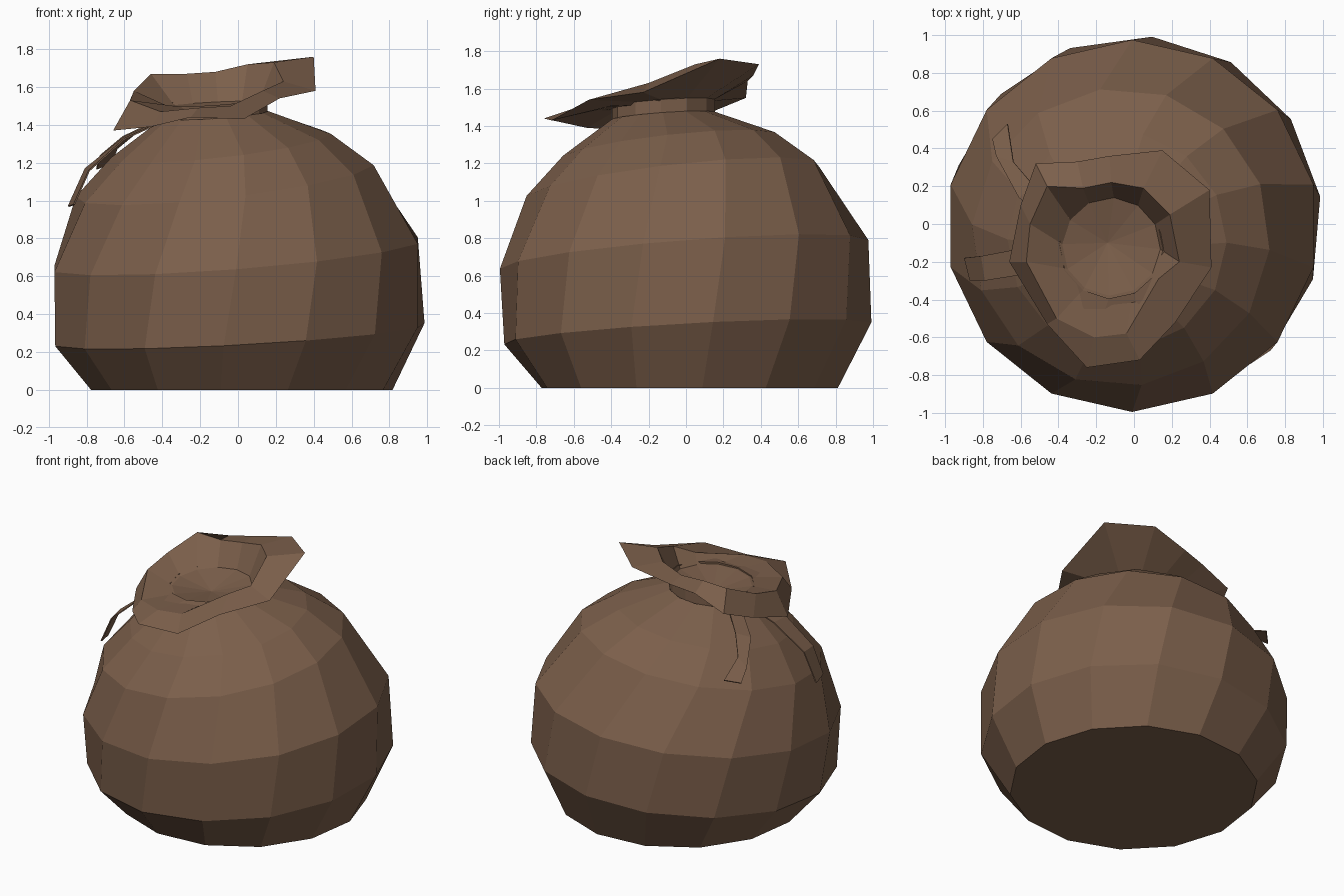
import bpy
import bmesh
from math import cos, sin, radians, tau
from mathutils import Vector

default_cube = bpy.data.objects.get("Cube")
if default_cube:
    bpy.data.objects.remove(default_cube, do_unlink=True)

SIDES = 14      # facets around the sack
FOLDS = 12      # corners around the gathered mouth

burlap = bpy.data.materials.new("brown_burlap")
burlap.use_nodes = True
burlap.diffuse_color = (0.2, 0.115, 0.07, 1)
burlap.node_tree.nodes["Principled BSDF"].inputs["Base Color"].default_value = burlap.diffuse_color


def tilted_ring(count, centre, radius, height, tilt=0.0, turn=0.0):
    """Ring of points whose height rises towards the back left."""
    points = []
    for i in range(count):
        angle = radians(turn) + tau * i / count
        x = centre + radius * cos(angle)
        y = centre + radius * sin(angle)
        points.append(Vector((x, y, height + tilt * (x + y))))
    return points


def add_rings(bm, rings):
    """Join successive rings with quads and return their vertices."""
    loops = [[bm.verts.new(p) for p in ring] for ring in rings]
    for low, high in zip(loops, loops[1:]):
        for i in range(len(low)):
            j = (i + 1) % len(low)
            bm.faces.new((low[i], low[j], high[j], high[i]))
    return loops


def finish(name, bm, recalc=False):
    if recalc:
        bmesh.ops.recalc_face_normals(bm, faces=bm.faces)
    mesh = bpy.data.meshes.new(name)
    bm.to_mesh(mesh)
    bm.free()
    mesh.materials.append(burlap)
    obj = bpy.data.objects.new(name, mesh)
    bpy.context.collection.objects.link(obj)
    return obj


# Sack body: twisted, increasingly tilted rings
start = -90
body_rings = [
    tilted_ring(SIDES, 0.02, 0.8, 0, 0, start - 8),
    tilted_ring(SIDES, 0.01, 0.985, 0.29, 0.055, start - 5),
    tilted_ring(SIDES, -0.01, 0.985, 0.715, 0.078, start),
    tilted_ring(SIDES, -0.07, 0.79, 1.12, 0.115, start + 8),
    tilted_ring(SIDES, -0.09, 0.58, 1.31, 0.11, start + 12),
    tilted_ring(SIDES, -0.12, 0.28, 1.47, 0.07, start + 12),
]
bm = bmesh.new()
loops = add_rings(bm, body_rings)
bm.faces.new(list(reversed(loops[0])))
finish("sack_body", bm)

# Gathered mouth: neck, underside, folded flap and hollow
flap_edge = [
    (0.4, 0.18, 1.76), (0.15, 0.39, 1.73), (-0.13, 0.36, 1.67),
    (-0.3, 0.33, 1.64), (-0.52, 0.32, 1.55), (-0.6, 0.1, 1.46),
    (-0.66, -0.2, 1.37), (-0.46, -0.53, 1.39), (-0.25, -0.76, 1.44),
    (0.03, -0.72, 1.43), (0.22, -0.52, 1.54), (0.41, -0.23, 1.58),
]
mouth_edge = [
    (0.19, 0.05, 1.73), (0.05, 0.19, 1.72), (-0.12, 0.22, 1.68),
    (-0.27, 0.19, 1.67), (-0.46, 0.2, 1.67), (-0.55, 0, 1.58),
    (-0.57, -0.2, 1.53), (-0.41, -0.5, 1.47), (-0.21, -0.6, 1.49),
    (-0.04, -0.58, 1.5), (0.13, -0.29, 1.58), (0.24, -0.2, 1.63),
]
bm = bmesh.new()
loops = add_rings(bm, [
    tilted_ring(FOLDS, -0.12, 0.275, 1.44, 0.07, 27),
    tilted_ring(FOLDS, -0.12, 0.275, 1.54, 0.07, 27),
    flap_edge,
    mouth_edge,
    tilted_ring(FOLDS, -0.12, 0.26, 1.52, 0.05, 27),
])
hollow = loops[-1]
centre = bm.verts.new((-0.14, -0.1, 1.45))
for i in range(FOLDS):
    bm.faces.new((hollow[i], hollow[(i + 1) % FOLDS], centre))
finish("gathered_mouth", bm)


# Loose tie ends draped over the right shoulder
def tie_end(name, left_edge, right_edge):
    bm = bmesh.new()
    left = [bm.verts.new(p) for p in left_edge]
    right = [bm.verts.new(p) for p in right_edge]
    for i in range(len(left) - 1):
        bm.faces.new((left[i], right[i], right[i + 1], left[i + 1]))
    obj = finish(name, bm, recalc=True)
    thickness = obj.modifiers.new("cloth_thickness", "SOLIDIFY")
    thickness.thickness = 0.008


tie_end("front_tie_end",
        [(-0.38, -0.1, 1.44), (-0.6, -0.13, 1.34), (-0.81, -0.17, 1.17), (-0.9, -0.18, 0.97)],
        [(-0.38, -0.22, 1.43), (-0.6, -0.27, 1.33), (-0.79, -0.3, 1.16), (-0.87, -0.3, 0.98)])
tie_end("back_tie_end",
        [(-0.36, 0.04, 1.45), (-0.53, 0.2, 1.37), (-0.64, 0.33, 1.28), (-0.67, 0.53, 1.2)],
        [(-0.4, -0.04, 1.44), (-0.61, 0.14, 1.34), (-0.73, 0.36, 1.24), (-0.75, 0.45, 1.17)])
